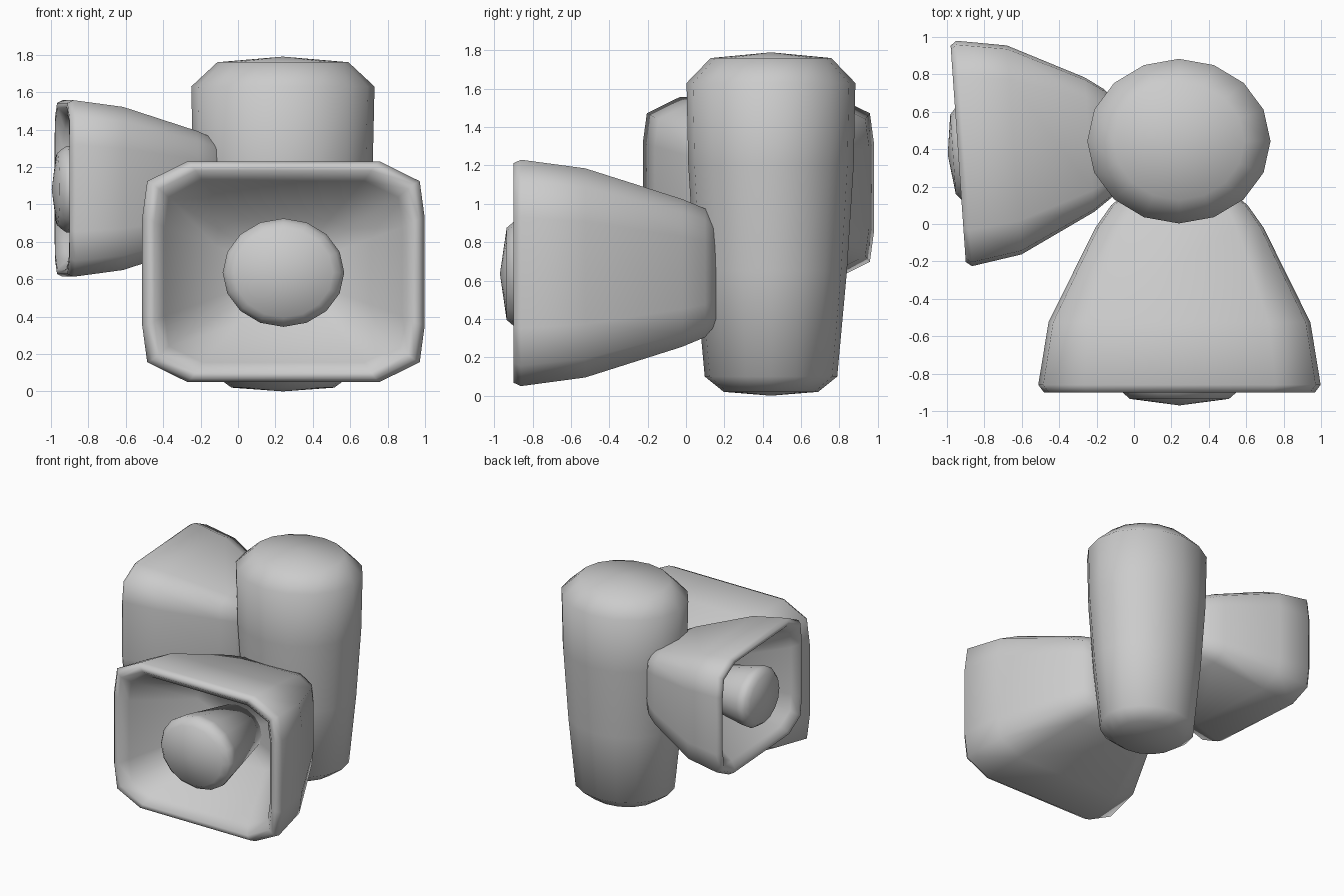
import bpy, bmesh, math
from mathutils import Matrix, Vector

if "Cube" in bpy.data.objects:
    bpy.data.objects.remove(bpy.data.objects["Cube"])


def loft(name, rings, start=None, end=None, matrix=Matrix()):
    """Bridge equal-length rings of points; close ends with a fan to a point."""
    bm = bmesh.new()
    rows = [[bm.verts.new(p) for p in ring] for ring in rings]
    n = len(rows[0])
    for a, b in zip(rows, rows[1:]):
        for i in range(n):
            j = (i + 1) % n
            bm.faces.new((a[i], a[j], b[j], b[i]))
    for row, tip in ((rows[0], start), (rows[-1], end)):
        if tip is not None:
            c = bm.verts.new(tip)
            for i in range(n):
                bm.faces.new((row[i], row[(i + 1) % n], c))
    bmesh.ops.recalc_face_normals(bm, faces=bm.faces)
    for f in bm.faces:
        f.smooth = True
    me = bpy.data.meshes.new(name)
    bm.to_mesh(me)
    bm.free()
    ob = bpy.data.objects.new(name, me)
    bpy.context.collection.objects.link(ob)
    ob.matrix_world = matrix
    return ob


def ellipse(rx, ry, n=16):
    return [(rx * math.cos(2 * math.pi * i / n), ry * math.sin(2 * math.pi * i / n)) for i in range(n)]


def rounded_rect(a, b):
    # Twelve-sided rectangle with softened corners
    q = [(1, 0.49), (0.965, 0.82), (0.68, 1)]
    pts = q + [(-x, y) for x, y in reversed(q)]
    pts += [(-x, -y) for x, y in pts]
    return [(x * a, y * b) for x, y in pts]


def horn(prefix, matrix):
    # Flared shell: back, outside, rim, inside (depth behind mouth, half width, half height)
    shell = [(1.055, 0.30, 0.27), (1.0, 0.365, 0.335), (0.88, 0.45, 0.385),
             (0.375, 0.70, 0.545), (0.04, 0.755, 0.59), (0.0, 0.725, 0.572),
             (0.0, 0.69, 0.54), (0.06, 0.635, 0.485), (0.55, 0.36, 0.28)]
    loft(prefix + "_horn", [[(x, y, z) for x, z in rounded_rect(a, b)] for y, a, b in shell],
         (0, 1.07, 0), (0, 0.56, 0), matrix)
    # Tapered centre plug with a shallow domed face
    plug = [(0.60, 0.20, 0.18), (0.08, 0.318, 0.284), (0.03, 0.325, 0.29),
            (0.0, 0.305, 0.27), (-0.035, 0.265, 0.24)]
    loft(prefix + "_plug", [[(x, y, z - 0.005) for x, z in ellipse(a, b)] for y, a, b in plug],
         (0, 0.60, 0), (0, -0.07, -0.005), matrix)


# Tapered upright post with rounded ends
post = [(0.02, 0.56), (0.10, 0.785), (0.65, 0.90), (1.2, 0.98), (1.63, 1.0), (1.76, 0.715)]
loft("post", [[(x, y, z) for x, y in ellipse(0.49 * s, 0.44 * s)] for z, s in post],
     (0, 0, 0), (0, 0, 1.79), Matrix.Translation((0.24, 0.443, 0)))

# Large front horn and smaller side horn
horn("front", Matrix.Translation((0.243, -0.9, 0.64)))
horn("side", Matrix.Translation((-0.94, 0.375, 1.085))
     @ Matrix.Rotation(math.radians(-86), 4, 'Z') @ Matrix.Scale(0.8, 4))
